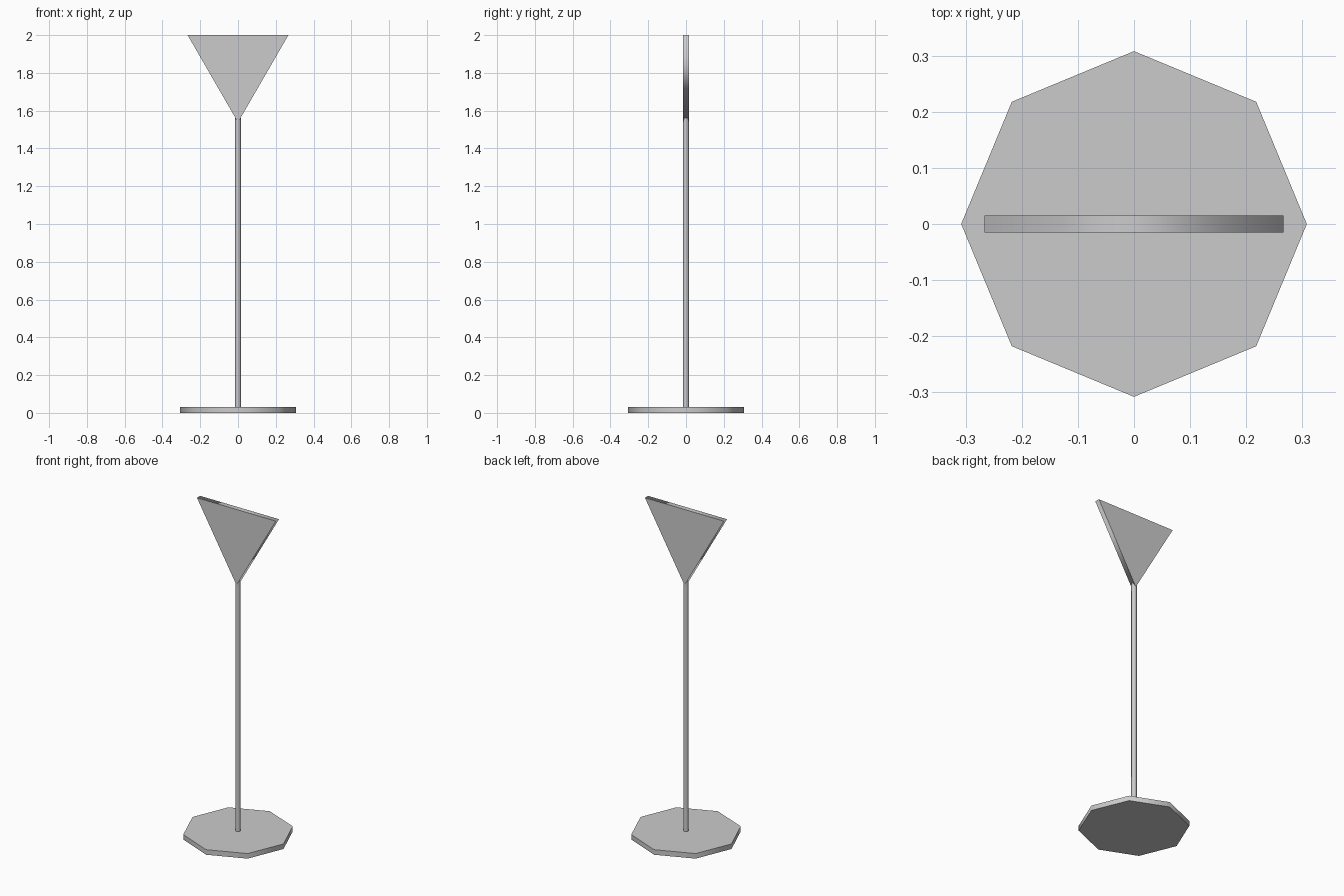
import bpy
from math import pi

if "Cube" in bpy.data.objects:
    bpy.data.objects.remove(bpy.data.objects["Cube"])


def prism(name, sides, radius, depth, z, tilt=0.0):
    """Low-poly cylinder with flat caps and soft-shaded sides."""
    bpy.ops.mesh.primitive_cylinder_add(
        vertices=sides, radius=radius, depth=depth,
        location=(0, 0, z), rotation=(tilt, 0, 0))
    obj = bpy.context.object
    obj.name = name
    for face in obj.data.polygons:
        face.use_smooth = abs(face.normal.z) < 0.5
    return obj


BASE_H = 0.031
SIGN_R = 0.308
POLE_TOP = 1.562

# Octagonal foot plate
prism("base", 8, 0.308, BASE_H, BASE_H / 2)

# Thin upright post, ending inside the lower tip of the sign
prism("pole", 8, 0.0154, POLE_TOP - BASE_H, (POLE_TOP + BASE_H) / 2)

# Triangular plate, point down, facing front
prism("sign_plate", 3, SIGN_R, 0.0308, 2.0 - SIGN_R / 2, tilt=-pi / 2)
